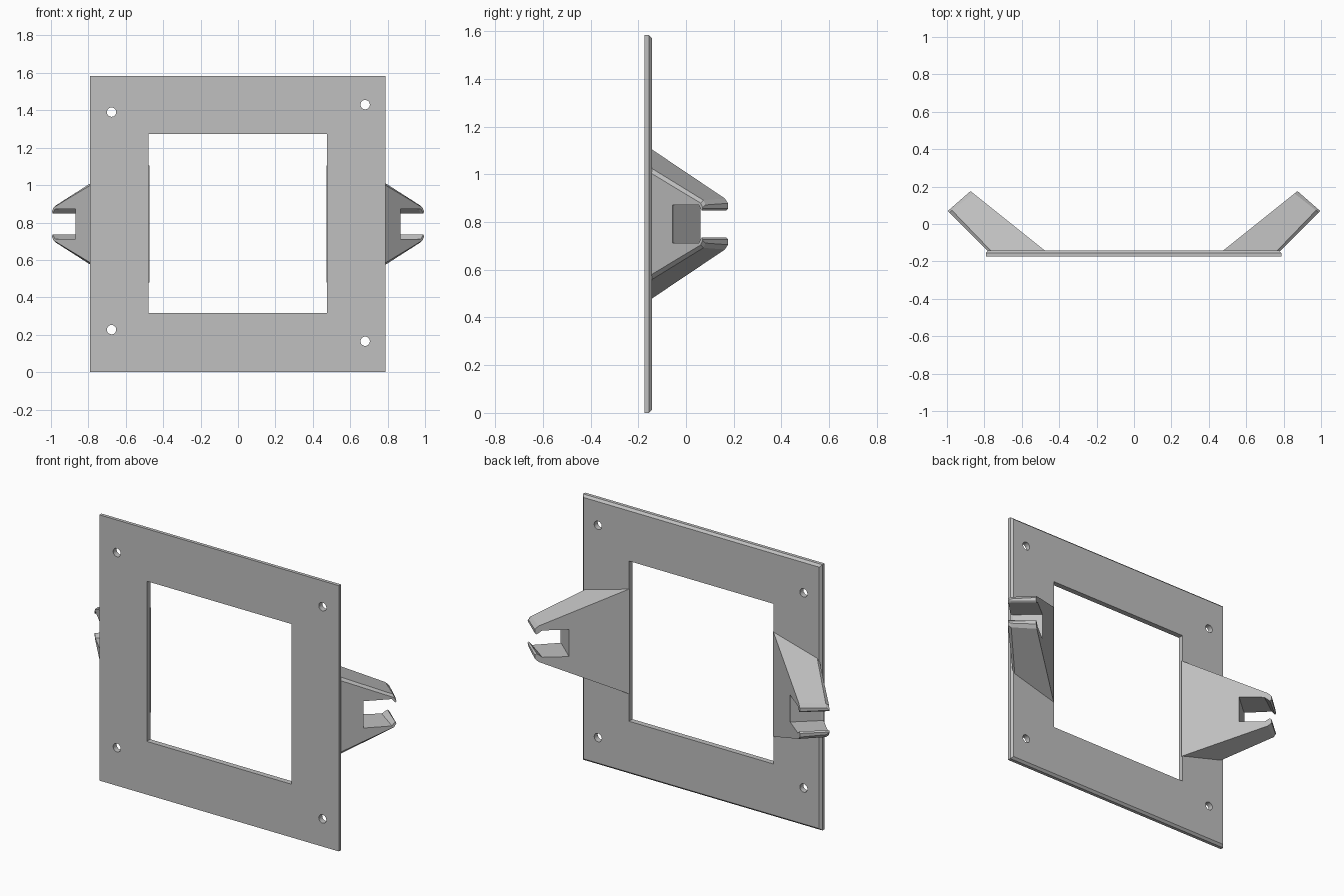
import bpy, bmesh
from mathutils import Vector

cube = bpy.data.objects.get("Cube")
if cube:
    bpy.data.objects.remove(cube)

grey = bpy.data.materials.new("plain_grey")
grey.use_nodes = True
colour = (0.53, 0.53, 0.53, 1)
grey.diffuse_color = colour
grey.node_tree.nodes["Principled BSDF"].inputs["Base Color"].default_value = colour

MID = 0.792            # height of the centre line
BACK = -0.142          # back face of the plate


def add_object(name, bm):
    bmesh.ops.recalc_face_normals(bm, faces=bm.faces)
    mesh = bpy.data.meshes.new(name)
    bm.to_mesh(mesh)
    bm.free()
    mesh.materials.append(grey)
    obj = bpy.data.objects.new(name, mesh)
    bpy.context.collection.objects.link(obj)
    return obj


def box(name, x0, x1, y0, y1, z0, z1, chamfer=0):
    bm = bmesh.new()
    bmesh.ops.create_cube(bm, size=1)
    for v in bm.verts:
        v.co = ((x0 + x1) / 2 + v.co.x * (x1 - x0),
                (y0 + y1) / 2 + v.co.y * (y1 - y0),
                (z0 + z1) / 2 + v.co.z * (z1 - z0))
    if chamfer:        # bevel only the edges around the back face
        edges = [e for e in bm.edges if all(v.co.y > y1 - 1e-4 for v in e.verts)]
        bmesh.ops.bevel(bm, geom=edges, offset=chamfer, segments=1, affect='EDGES')
    return add_object(name, bm)


def cut(target, cutter):
    cutter.hide_render = True
    mod = target.modifiers.new("cut", 'BOOLEAN')
    mod.operation = 'DIFFERENCE'
    mod.solver = 'EXACT'
    mod.object = cutter
    bpy.context.view_layer.objects.active = target
    bpy.ops.object.modifier_apply(modifier=mod.name)
    bpy.data.objects.remove(cutter)


# Square plate with a window and four screw holes
plate = box("mounting_plate", -0.792, 0.788, -0.175, BACK, 0, 2 * MID, 0.013)
cut(plate, box("window_cutter", -0.479, 0.476, -0.3, 0.1, 0.317, 1.272))
for x, z in ((-0.676, 1.39), (0.68, 1.43), (-0.676, 0.227), (0.68, 0.165)):
    bpy.ops.mesh.primitive_cylinder_add(vertices=24, radius=0.025, depth=0.3,
                                        location=(x, -0.15, z), rotation=(1.5708, 0, 0))
    cut(plate, bpy.context.object)


# Tapered arm with a forked tip, lofted from its inner to its outer side
def arm(name, side):
    inner = Vector((0.473, BACK - 0.003)), Vector((0.874, 0.176))
    outer = Vector((0.781, BACK - 0.003)), Vector((0.995, 0.07))
    near = [o + (i - o).normalized() * 0.018 for i, o in zip(inner, outer)]
    # each layer: base and tip in plan, base and tip half heights, slot depth
    layers = ((inner, 0.314, 0.107, 0.64), (near, 0.234, 0.1, 0.42),
              (outer, 0.212, 0.088, 0.41))
    bm = bmesh.new()
    rings = []
    for (base, tip), base_h, tip_h, slot in layers:
        half = [(0, base_h), (0.96, tip_h), (1, tip_h - 0.02), (1, 0.065),
                (0.98, 0.057), (0.92, 0.08), (slot, 0.08)]
        outline = half + [(t, -h) for t, h in reversed(half)]
        ring = []
        for t, h in outline:
            p = base.lerp(tip, t)
            ring.append(bm.verts.new((side * p.x, p.y, MID + h)))
        rings.append(ring)
    for a, b in zip(rings, rings[1:]):
        for i in range(len(a)):
            j = (i + 1) % len(a)
            bm.faces.new((a[i], a[j], b[j], b[i]))
    bm.faces.new(rings[0])
    bm.faces.new(rings[-1])
    return add_object(name, bm)


arm("left_forked_arm", 1)
arm("right_forked_arm", -1)
